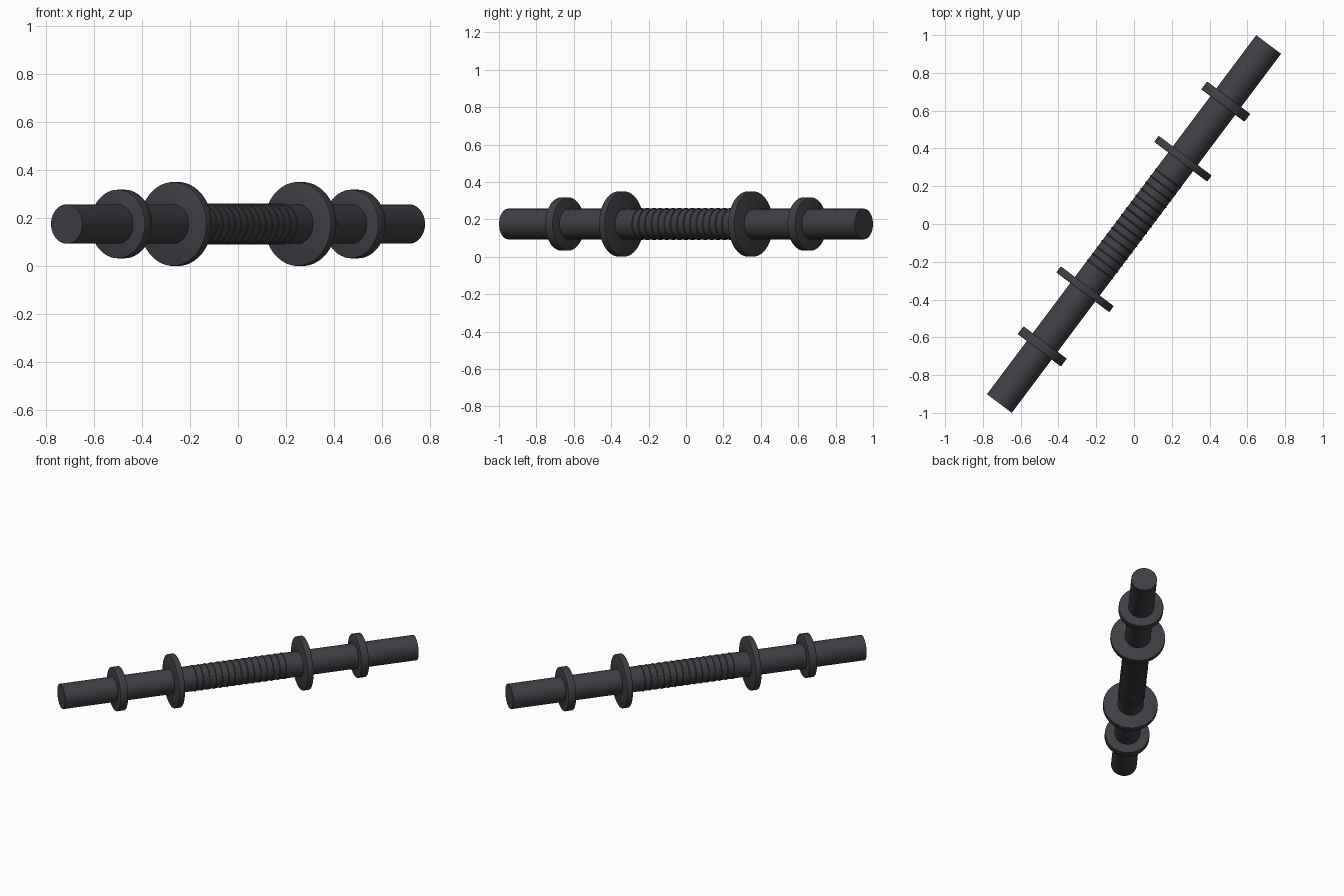
import bpy
import math
from mathutils import Matrix, Vector

cube = bpy.data.objects.get("Cube")
if cube:
    bpy.data.objects.remove(cube, do_unlink=True)

# Dark metal shared by every part
metal = bpy.data.materials.new("charcoal metal")
colour = (0.05, 0.048, 0.056, 1)
metal.diffuse_color = colour
metal.use_nodes = True
metal.node_tree.nodes["Principled BSDF"].inputs["Base Color"].default_value = colour

# The bar lies level, turned in the ground plane
AXIS = Vector((0.6, 0.8, 0))
HEIGHT = 0.175
BAR_RADIUS = 0.082
TURN = AXIS.to_track_quat('Z', 'Y').to_euler()


def finish(name):
    ob = bpy.context.object
    ob.name = name
    ob.data.materials.append(metal)
    bpy.ops.object.shade_smooth_by_angle(angle=math.radians(30))
    return ob


def place(s):
    return AXIS * s + Vector((0, 0, HEIGHT))


def disc(name, s, radius, length, bevel=0.0):
    bpy.ops.mesh.primitive_cylinder_add(vertices=48, radius=radius, depth=length,
                                        location=place(s), rotation=TURN)
    ob = bpy.context.object
    if bevel:
        mod = ob.modifiers.new("soft_edge", 'BEVEL')
        mod.width = bevel
        mod.segments = 2
        mod.limit_method = 'ANGLE'
        bpy.ops.object.modifier_apply(modifier=mod.name)
    return finish(name)


# Main bar
disc("bar", 0, BAR_RADIUS, 2.376)

# Inner and outer collars at both ends
for side, sign in (("left", 1), ("right", -1)):
    disc(f"inner_collar_{side}", sign * 0.432, 0.175, 0.04, 0.004)
    disc(f"outer_collar_{side}", sign * 0.81, 0.143, 0.052, 0.004)

# Grip ribs along the middle
RIBS = 15
for i in range(RIBS):
    s = -0.3 + 0.6 * i / (RIBS - 1)
    bpy.ops.mesh.primitive_torus_add(major_segments=48, minor_segments=8,
                                     major_radius=BAR_RADIUS, minor_radius=0.004,
                                     location=place(s), rotation=TURN)
    finish(f"grip_rib_{i + 1}")
